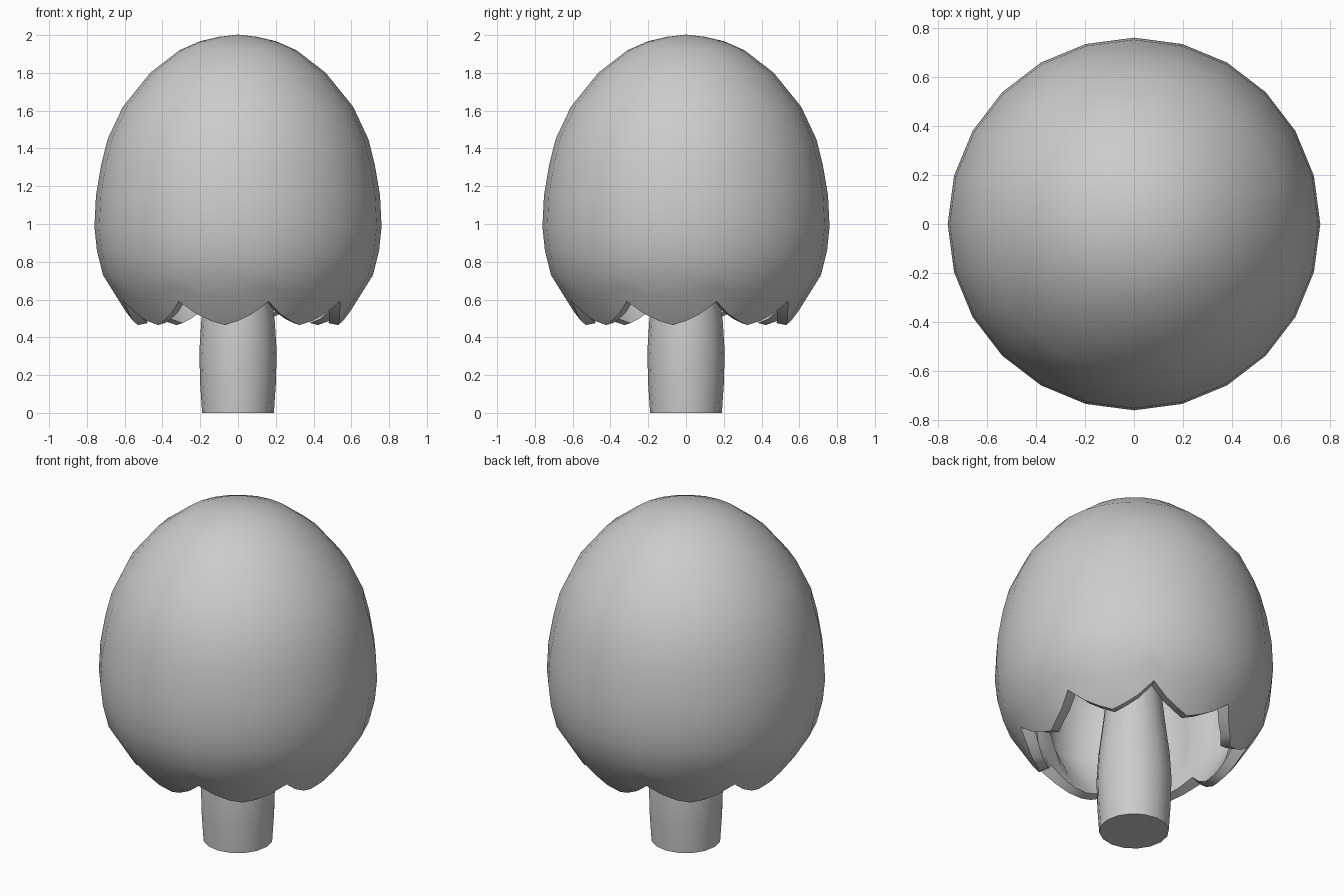
import bpy, bmesh, math

if "Cube" in bpy.data.objects:
    bpy.data.objects.remove(bpy.data.objects["Cube"])

# One plain grey for the whole mushroom
grey = bpy.data.materials.new("mushroom grey")
grey.use_nodes = True
COLOUR = (0.6, 0.6, 0.6, 1)
grey.diffuse_color = COLOUR
grey.node_tree.nodes["Principled BSDF"].inputs["Base Color"].default_value = COLOUR


def loft(name, rings, sharp):
    """Skin a list of point rings and close both ends with a fan."""
    bm = bmesh.new()
    rows = [[bm.verts.new(p) for p in ring] for ring in rings]
    n = len(rows[0])
    for a, b in zip(rows, rows[1:]):
        for i in range(n):
            j = (i + 1) % n
            bm.faces.new((a[i], a[j], b[j], b[i]))
    for row in (rows[0], rows[-1]):
        tip = bm.verts.new((0, 0, sum(v.co.z for v in row) / n + (0.012 if row[0].co.z > 1.9 else 0)))
        for i in range(n):
            bm.faces.new((row[i], row[(i + 1) % n], tip))
    bmesh.ops.recalc_face_normals(bm, faces=bm.faces)
    mesh = bpy.data.meshes.new(name)
    bm.to_mesh(mesh)
    bm.free()
    obj = bpy.data.objects.new(name, mesh)
    bpy.context.collection.objects.link(obj)
    mesh.materials.append(grey)
    bpy.ops.object.select_all(action='DESELECT')
    obj.select_set(True)
    bpy.context.view_layer.objects.active = obj
    bpy.ops.object.shade_smooth_by_angle(angle=math.radians(sharp))
    return obj


# Cap: 24 sided egg, with a half step column for the scalloped hem
COLS = 48
HEM = [0.465, 0.487, 0.525, 0.59]      # from scallop tip to notch


def hem_step(i):
    """Half steps between column i and the nearest scallop tip."""
    k = (i + 1) % 6
    return min(k, 6 - k)


def point(i, r, z):
    a = i * math.tau / COLS
    if i % 2:
        r *= math.cos(math.tau / COLS)  # keep the outline 24 sided
    return (r * math.sin(a), -r * math.cos(a), z)


def wall_radius(z):
    """Outer radius of the cap below its widest part."""
    pts = [(0.46, 0.535), (0.53, 0.59), (0.61, 0.64), (0.73, 0.715)]
    for (z0, r0), (z1, r1) in zip(pts, pts[1:]):
        if z <= z1:
            return r0 + (r1 - r0) * (z - z0) / (z1 - z0)
    return 0.715


DOME = [(0.10, 1.991), (0.20, 1.968), (0.31, 1.92), (0.465, 1.80), (0.61, 1.62),
        (0.69, 1.45), (0.725, 1.31), (0.752, 1.15), (0.76, 0.985), (0.747, 0.86), (0.715, 0.73)]
rings = [[point(i, r, z) for i in range(COLS)] for r, z in DOME]
for t in (0.45, 0.8, 1):                # outer wall down to the hem
    ring = []
    for i in range(COLS):
        z = 0.73 + (HEM[hem_step(i)] - 0.73) * t
        ring.append(point(i, wall_radius(z), z))
    rings.append(ring)

# Hollow underside, pleated inward at each notch
INSIDE = [(0.06, 0.01, 0.02), (0.07, 0.10, 0.07), (0.05, 0.30, 0.09), (0.08, 0.65, 0.06),
          (0.22, 0.95, 0.03), (0.45, 1.10, 0)]
for inset, rise, pleat in INSIDE:
    ring = []
    for i in range(COLS):
        s = hem_step(i)
        hem = HEM[s] * (1 - min(rise, 0.95)) + 0.5 * min(rise, 0.95)
        z = hem + rise
        ring.append(point(i, wall_radius(z) - inset - pleat * (s / 3) ** 2, z))
    rings.append(ring)
loft("mushroom_cap", rings, 50)

# Stem: gentle swell near the ground, narrowing up inside the cap
STEM = [(0.19, 0), (0.20, 0.15), (0.205, 0.32), (0.195, 0.48), (0.17, 0.68),
        (0.145, 0.90), (0.14, 1.20), (0.16, 1.70)]
loft("mushroom_stem", [[(r * math.cos(i * math.tau / 16), r * math.sin(i * math.tau / 16), z)
                        for i in range(16)] for r, z in STEM], 50)
